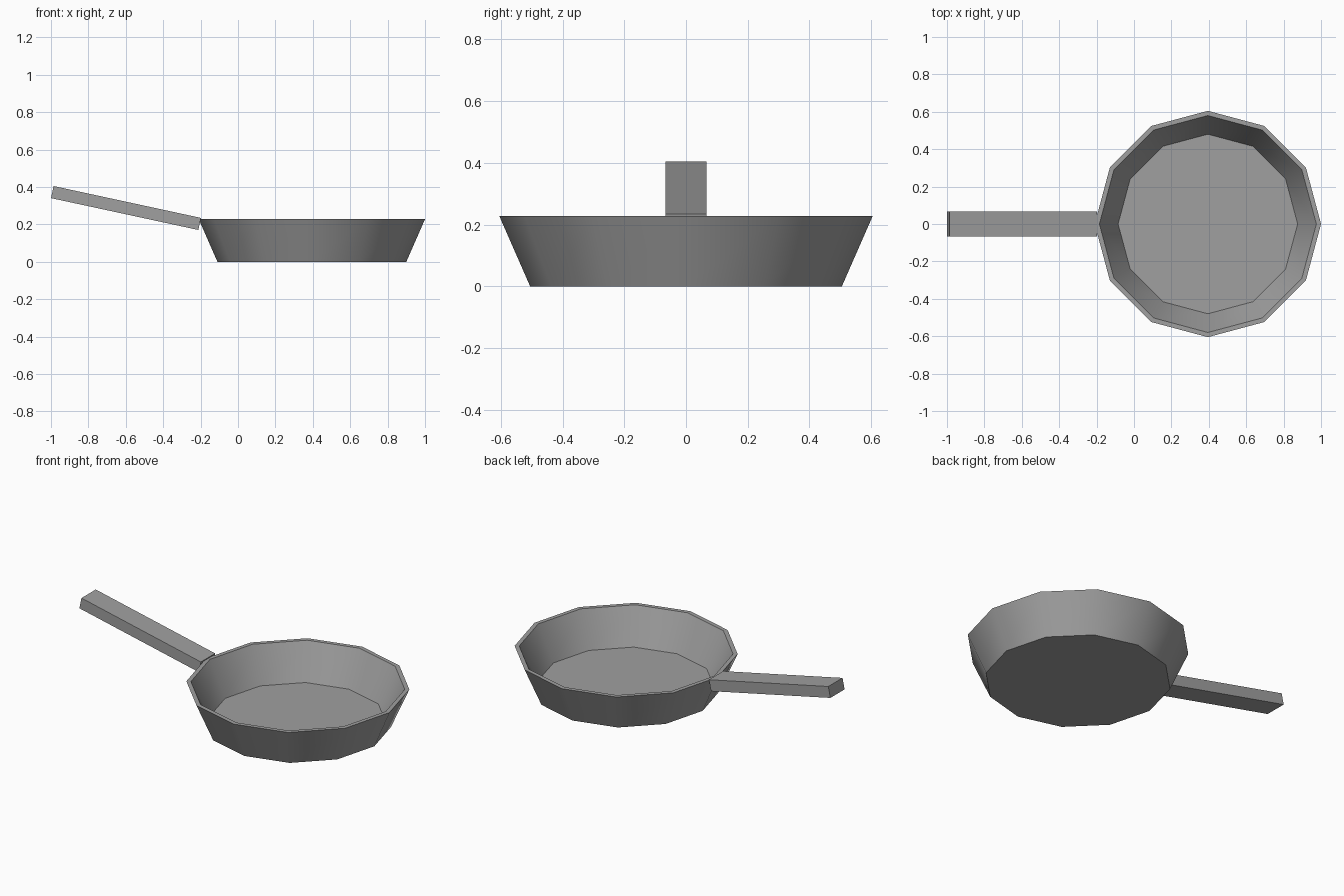
import bpy, bmesh, math
from mathutils import Matrix

cube = bpy.data.objects.get("Cube")
if cube:
    bpy.data.objects.remove(cube, do_unlink=True)

SIDES = 12
PAN_X = 0.395

# One flat grey metal
metal = bpy.data.materials.new("grey_metal")
metal.use_nodes = True
grey = (0.35, 0.35, 0.35, 1)
metal.diffuse_color = grey
bsdf = metal.node_tree.nodes["Principled BSDF"]
bsdf.inputs["Base Color"].default_value = grey
bsdf.inputs["Roughness"].default_value = 0.8


def finish(name, bm, smooth=False):
    bmesh.ops.recalc_face_normals(bm, faces=bm.faces)
    mesh = bpy.data.meshes.new(name)
    bm.to_mesh(mesh)
    bm.free()
    mesh.materials.append(metal)
    obj = bpy.data.objects.new(name, mesh)
    bpy.context.collection.objects.link(obj)
    if smooth:
        bpy.ops.object.select_all(action="DESELECT")
        obj.select_set(True)
        bpy.context.view_layer.objects.active = obj
        bpy.ops.object.shade_smooth_by_angle(angle=math.radians(40))
    return obj


# Pan body: outer base, outer rim, inner rim, inner floor (radius, height)
profile = [(0.505, 0), (0.605, 0.228), (0.58, 0.228), (0.48, 0.022)]
bm = bmesh.new()
rings = []
for radius, height in profile:
    angles = [math.tau * i / SIDES for i in range(SIDES)]
    rings.append([bm.verts.new((PAN_X + radius * math.cos(a),
                                radius * math.sin(a), height)) for a in angles])
for low, high in zip(rings, rings[1:]):
    for i in range(SIDES):
        j = (i + 1) % SIDES
        bm.faces.new((low[i], low[j], high[j], high[i]))
bm.faces.new(rings[0])
bm.faces.new(rings[-1])
finish("pan_body", bm, smooth=True)

# Handle: straight bar rising away from the rim
bm = bmesh.new()
bmesh.ops.create_cube(bm, size=1)
place = (Matrix.Translation((-0.599, 0, 0.2875))
         @ Matrix.Rotation(math.radians(12.2), 4, "Y")
         @ Matrix.Diagonal((0.806, 0.134, 0.066, 1)))
bmesh.ops.transform(bm, matrix=place, verts=bm.verts)
finish("handle", bm)
